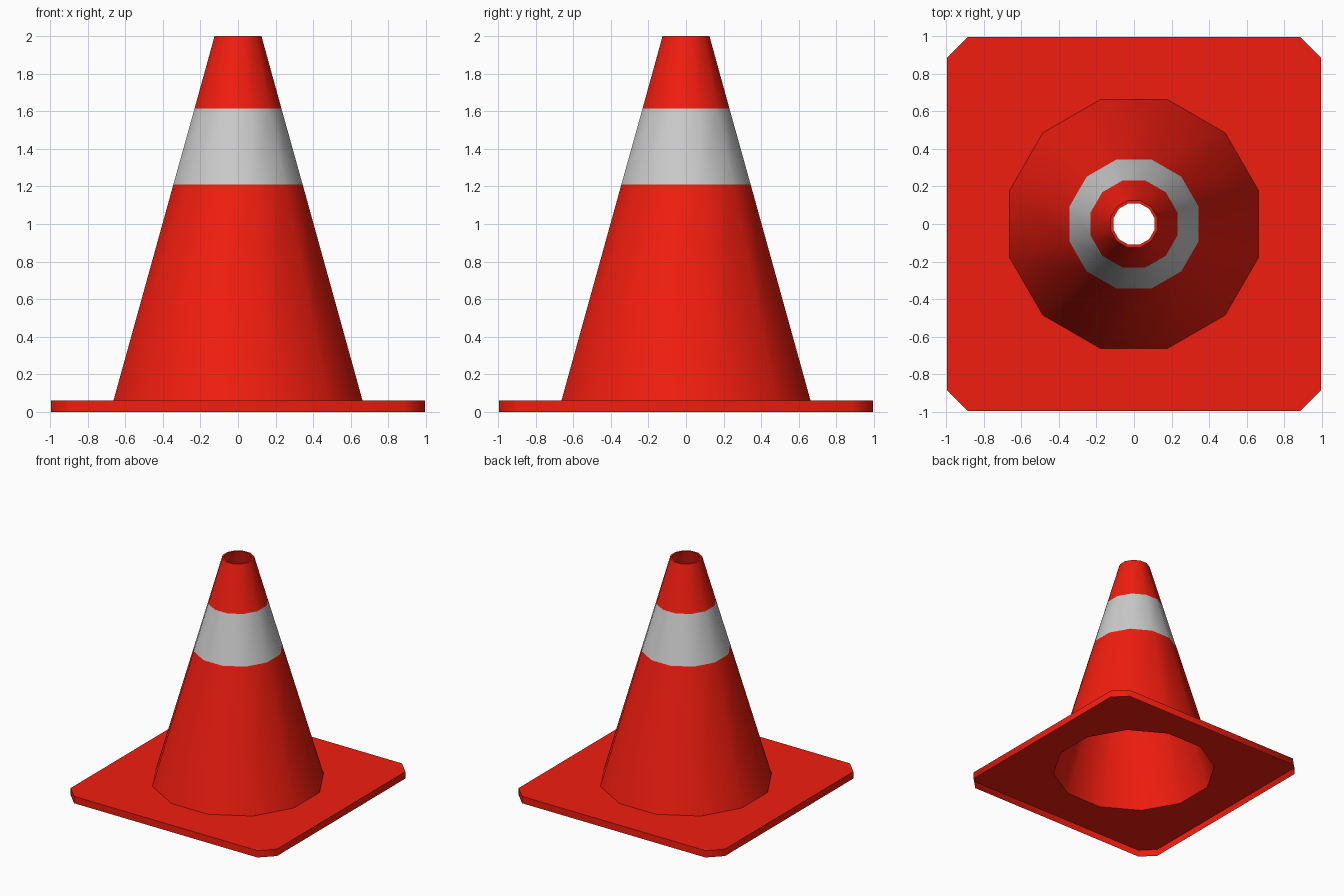
import bpy, bmesh, math

if "Cube" in bpy.data.objects:
    bpy.data.objects.remove(bpy.data.objects["Cube"])

SIDES = 12
BASE_TOP = 0.06
CONE_R = 0.686


def material(name, color):
    m = bpy.data.materials.new(name)
    m.diffuse_color = (*color, 1)
    m.use_nodes = True
    m.node_tree.nodes["Principled BSDF"].inputs["Base Color"].default_value = m.diffuse_color
    return m


red = material("red_plastic", (0.88, 0.0122, 0.0048))
white = material("reflective_band", (0.8, 0.8, 0.8))


def ring(bm, r, z):
    step = 2 * math.pi / SIDES
    return [bm.verts.new((r * math.cos((i + 0.5) * step),
                          r * math.sin((i + 0.5) * step), z)) for i in range(SIDES)]


def loop_edges(bm, verts):
    return [bm.edges.new((v, verts[(i + 1) % len(verts)])) for i, v in enumerate(verts)]


def bridge(bm, a, b, mat=0):
    for i in range(len(a)):
        j = (i + 1) % len(a)
        bm.faces.new((a[i], a[j], b[j], b[i])).material_index = mat


def finish(bm, name, mats):
    mesh = bpy.data.meshes.new(name)
    bm.to_mesh(mesh)
    bm.free()
    for m in mats:
        mesh.materials.append(m)
    ob = bpy.data.objects.new(name, mesh)
    bpy.context.collection.objects.link(ob)
    bpy.ops.object.select_all(action='DESELECT')
    ob.select_set(True)
    bpy.context.view_layer.objects.active = ob
    bpy.ops.object.shade_smooth_by_angle(angle=math.radians(50))
    return ob


# Base plate: clipped square sheet with a hole, and a skirt down to the ground
bm = bmesh.new()
h, c = 0.995, 0.884
corners = [(h, -c), (h, c), (c, h), (-c, h), (-h, c), (-h, -c), (-c, -h), (c, -h)]
top = [bm.verts.new((x, y, BASE_TOP)) for x, y in corners]
edges = loop_edges(bm, top) + loop_edges(bm, ring(bm, CONE_R, BASE_TOP))
bmesh.ops.triangle_fill(bm, edges=edges, use_beauty=True, normal=(0, 0, 1))
for f in bm.faces:
    f.normal_update()
    if f.normal.z < 0:
        f.normal_flip()
bridge(bm, [bm.verts.new((x, y, 0)) for x, y in corners], top)
finish(bm, "base_plate", [red])

# Hollow cone: up the outside, over the rim, down the inside, closed at the foot
profile = [(CONE_R, BASE_TOP), (0.356, 1.21), (0.239, 1.615), (0.129, 2.0),
           (0.114, 2.0), (0.67, BASE_TOP)]
bm = bmesh.new()
rings = [ring(bm, r, z) for r, z in profile]
for k, ring_verts in enumerate(rings):
    bridge(bm, ring_verts, rings[(k + 1) % len(rings)], 1 if k == 1 else 0)
finish(bm, "cone_body", [red, white])
